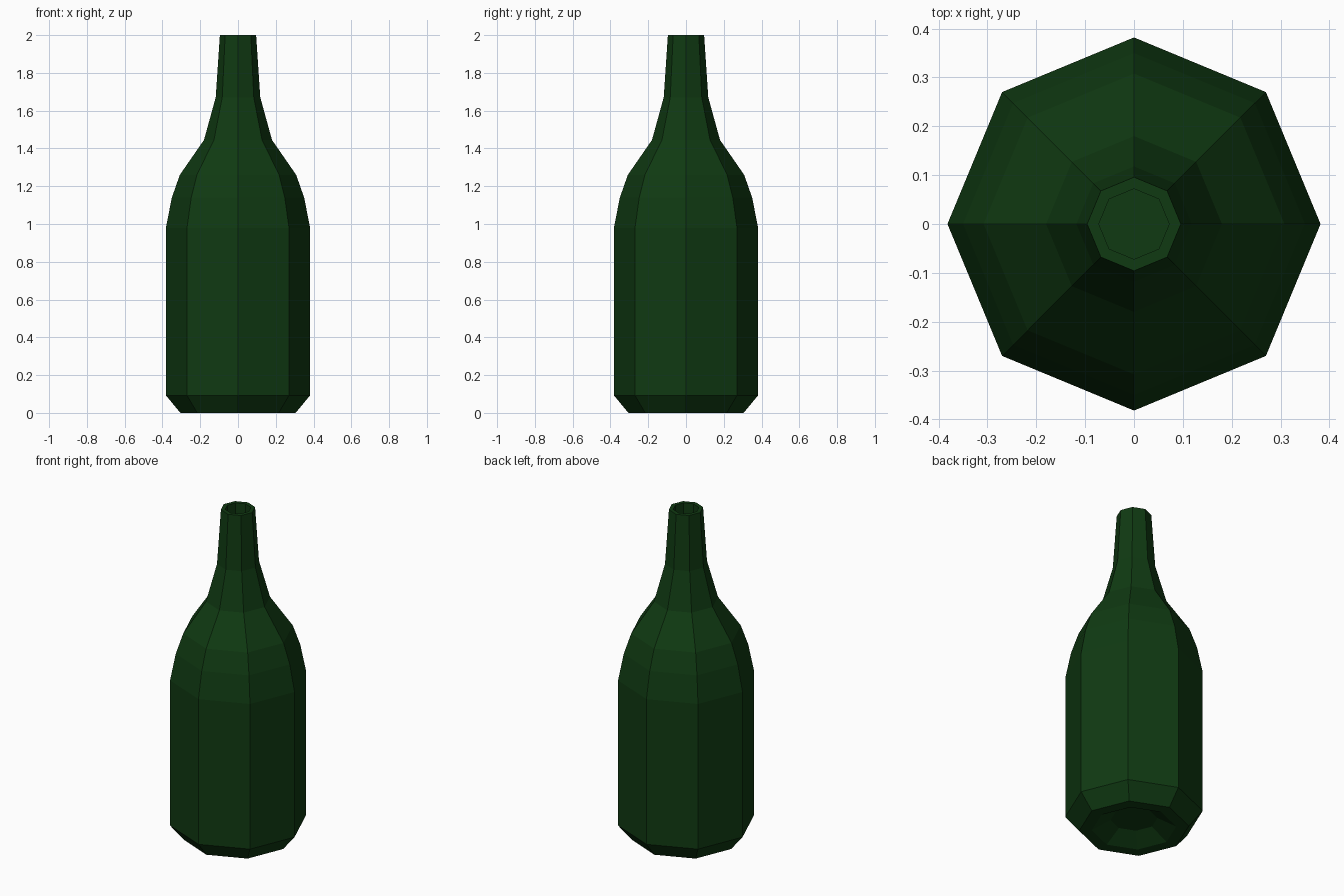
import bpy, bmesh, math

if "Cube" in bpy.data.objects:
    bpy.data.objects.remove(bpy.data.objects["Cube"])

SIDES = 8

# bottle green glass
green = bpy.data.materials.new("bottle green")
green.diffuse_color = (0.005, 0.042, 0.006, 1)
green.use_nodes = True
green.node_tree.nodes["Principled BSDF"].inputs["Base Color"].default_value = green.diffuse_color

# (radius, height) from the recessed base, up the outside, into the mouth
profile = [(0.13, 0.06), (0.235, 0.0), (0.305, 0.0), (0.382, 0.093), (0.382, 0.98),
           (0.35, 1.14), (0.308, 1.26), (0.18, 1.445), (0.118, 1.67),
           (0.096, 2.0), (0.072, 2.0), (0.072, 1.8)]

bm = bmesh.new()
rings = []
for r, z in profile:
    rings.append([bm.verts.new((r * math.cos(2 * math.pi * i / SIDES),
                                r * math.sin(2 * math.pi * i / SIDES), z))
                  for i in range(SIDES)])

# walls
for a, b in zip(rings, rings[1:]):
    for i in range(SIDES):
        j = (i + 1) % SIDES
        bm.faces.new((a[i], a[j], b[j], b[i]))

# recess roof under the base and floor inside the mouth
bm.faces.new(rings[0][::-1])
bm.faces.new(rings[-1])
bmesh.ops.recalc_face_normals(bm, faces=bm.faces[:])

mesh = bpy.data.meshes.new("bottle")
bm.to_mesh(mesh)
bm.free()
mesh.materials.append(green)
bottle = bpy.data.objects.new("bottle", mesh)
bpy.context.collection.objects.link(bottle)
